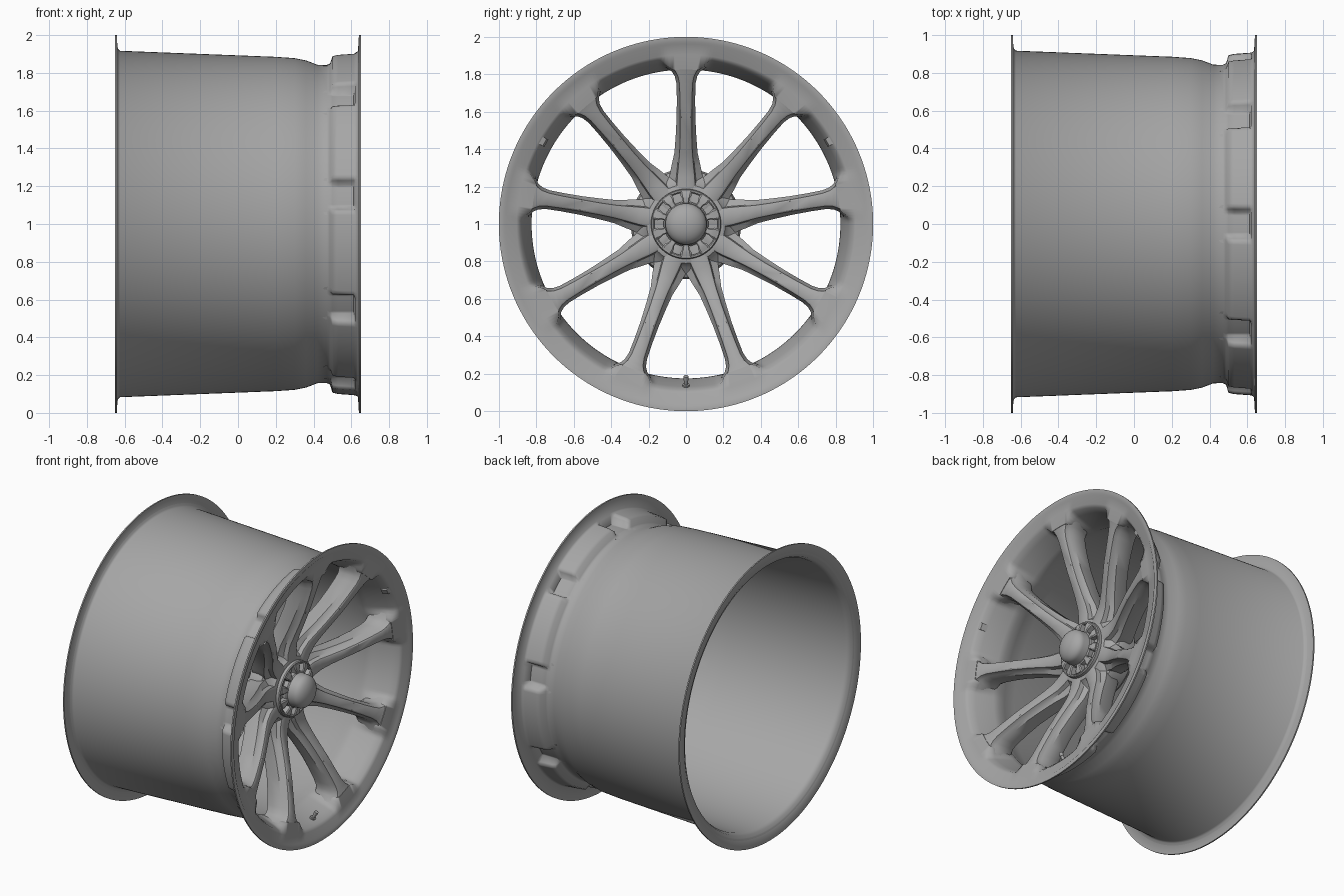
import bpy, bmesh
from math import sin, cos, pi, radians, degrees

if "Cube" in bpy.data.objects:
    bpy.data.objects.remove(bpy.data.objects["Cube"])

SPOKES = 9
STEP = 360 / SPOKES
grey = bpy.data.materials.new("wheel_grey")
grey.diffuse_color = (.38, .38, .38, 1)
grey.use_nodes = True
grey.node_tree.nodes["Principled BSDF"].inputs["Base Color"].default_value = grey.diffuse_color


def place(x, r, a, t=0.0):
    """Wheel coordinates (axial, radial, angle, tangential) to world."""
    return (x, r * cos(a) - t * sin(a), 1 + r * sin(a) + t * cos(a))


def finish(bm, name, angle=32):
    bmesh.ops.remove_doubles(bm, verts=bm.verts, dist=1e-5)
    bmesh.ops.recalc_face_normals(bm, faces=bm.faces)
    me = bpy.data.meshes.new(name)
    bm.to_mesh(me)
    bm.free()
    me.materials.append(grey)
    ob = bpy.data.objects.new(name, me)
    bpy.context.collection.objects.link(ob)
    bpy.ops.object.select_all(action='DESELECT')
    ob.select_set(True)
    bpy.context.view_layer.objects.active = ob
    bpy.ops.object.shade_smooth_by_angle(angle=radians(angle))
    return ob


def lathe(name, profile, segs, shape=None, angle=32):
    """Revolve a closed (x, r) profile; shape(i, r, angle) may alter radii."""
    bm = bmesh.new()
    rings = []
    for s in range(segs):
        a = 2 * pi * s / segs
        rings.append([bm.verts.new(place(x, shape(i, r, a) if shape else r, a))
                      for i, (x, r) in enumerate(profile)])
    n = len(profile)
    for s in range(segs):
        p, q = rings[s], rings[(s + 1) % segs]
        for i in range(n):
            j = (i + 1) % n
            if profile[i][1] == 0 and profile[j][1] == 0:
                continue
            bm.faces.new((p[i], p[j], q[j], q[i]))
    return finish(bm, name, angle)


def loft(bm, sections):
    rings = [[bm.verts.new(p) for p in sec] for sec in sections]
    n = len(rings[0])
    for p, q in zip(rings, rings[1:]):
        for i in range(n):
            j = (i + 1) % n
            bm.faces.new((p[i], p[j], q[j], q[i]))
    bm.faces.new(rings[0])
    bm.faces.new(rings[-1][::-1])


def ease(v, lo, hi):
    k = min(1, max(0, (v - lo) / (hi - lo)))
    return k * k * (3 - 2 * k)


# Rim barrel: outer skin back-to-front, then inner skin, pocketed behind each spoke
outer = [(-.65, 1.0), (-.641, 1.0), (-.638, .93), (-.625, .917), (.2, .885),
         (.3, .878), (.36, .866), (.42, .843), (.47, .842), (.487, .85),
         (.5, .893), (.53, .9), (.612, .906), (.622, .908), (.635, .915), (.64, 1.0)]
inner = [(.65, 1.0), (.65, .972), (.643, .962), (.638, .905), (.622, .886),
         (.58, .868), (.52, .850), (.46, .832), (.42, .825), (.36, .843),
         (.27, .862), (-.6, .897), (-.63, .91), (-.65, .985)]
profile = outer + inner


def pocket(i, r, a):
    off = abs((degrees(a) - 90 + STEP / 2) % STEP - STEP / 2)
    if 10 <= i <= 12:
        return r + (min(r, .846) - r) * (1 - ease(off, 4, 5.5))
    if len(outer) + 4 <= i <= len(outer) + 7:
        return r + (min(r, .825) - r) * (1 - ease(off, 4.5, 9))
    return r


lathe("rim_barrel", profile, 360, pocket, 76)

# Spokes: r, front x, back x, face half width, shoulder half width
stations = [(.10, .425, .24, .030, .045), (.18, .425, .24, .050, .075),
            (.25, .425, .25, .046, .090), (.31, .435, .27, .040, .078),
            (.38, .462, .30, .034, .062), (.47, .500, .34, .031, .055),
            (.57, .540, .38, .031, .050), (.67, .574, .41, .032, .049),
            (.75, .600, .43, .035, .051), (.79, .611, .44, .043, .060),
            (.815, .617, .44, .056, .076), (.838, .6225, .44, .080, .110)]
bm = bmesh.new()
for k in range(SPOKES):
    a = radians(90 + k * STEP)
    secs = []
    for r, xf, xb, wf, ws in stations:
        half = [(xf, wf * .75), (xf - .006, wf), (xf - .035, wf + .006),
                (xf - .055, ws), (xb + .02, ws * .9), (xb, ws * .7)]
        ring = half + [(x, -w) for x, w in reversed(half)]
        secs.append([place(x, r, a, w) for x, w in ring])
    loft(bm, secs)
finish(bm, "spokes", 35)

# Hub body with a rear bore
lathe("hub", [(.2, .08), (.2, .25), (.23, .28), (.33, .295), (.36, .285),
              (.39, .23), (.42, .21), (.425, .195), (.425, .08)], 72)

# Centre nut ring, its radial teeth and the domed cap
lathe("nut_ring", [(.41, .168), (.41, .188), (.445, .187), (.451, .182),
                   (.451, .174), (.445, .168)], 72)
bm = bmesh.new()
for k in range(10):
    a = radians(18 + 36 * k)
    secs = []
    for r, x, w in [(.10, .462, .016), (.135, .465, .018), (.15, .465, .028), (.175, .458, .030)]:
        secs.append([place(px, r, a, pw) for px, pw in
                     [(.41, -w), (x - .006, -w), (x, -w * .7), (x, w * .7), (x - .006, w), (.41, w)]])
    loft(bm, secs)
finish(bm, "nut_teeth")
dome = [(.505 + .065 * sin(t * pi / 20), .110 * cos(t * pi / 20)) for t in range(10)]
lathe("centre_cap", [(.40, 0), (.40, .120), (.455, .120), (.462, .113)] + dome + [(.57, 0)], 64)

# Valve stem at the bottom window, angled inward and forward
bm = bmesh.new()
a = radians(270)
secs = []
for d, rad in [(0, .019), (.022, .019), (.023, .011), (.05, .011), (.051, .014), (.072, .013)]:
    secs.append([place(.57 + d * .5 + rad * .87 * cos(t * pi / 6),
                       .876 - d * .87 + rad * .5 * cos(t * pi / 6), a,
                       rad * sin(t * pi / 6)) for t in range(12)])
loft(bm, secs)
finish(bm, "valve_stem")

# Small wedge tabs inside two upper windows
bm = bmesh.new()
for deg in (30, 150):
    a = radians(deg)
    loft(bm, [[place(x, r, a, w) for x, r in [(.58, .885), (.632, .905), (.625, .872), (.585, .862)]]
              for w in (-.022, .022)])
finish(bm, "rim_tabs")
